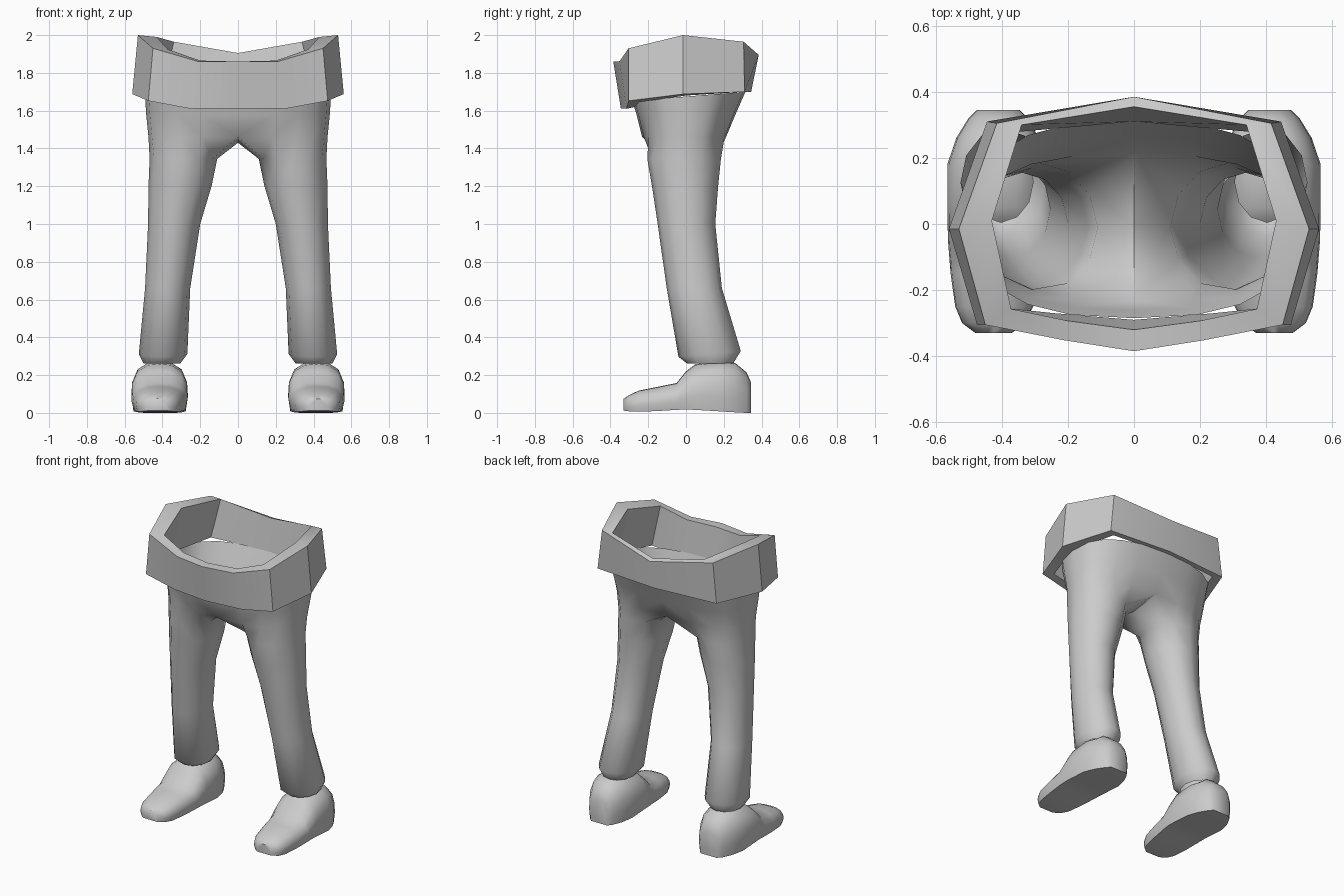
import bpy, bmesh, math

cube = bpy.data.objects.get("Cube")
if cube:
    bpy.data.objects.remove(cube, do_unlink=True)

grey = bpy.data.materials.new("plain grey")
grey.use_nodes = True
COL = (0.6, 0.6, 0.6, 1)
grey.diffuse_color = COL
grey.node_tree.nodes["Principled BSDF"].inputs["Base Color"].default_value = COL


def build(name, rings, closed=True, skip=lambda r, i: False, caps=False,
          wrap=False, angle=40, mirror=True):
    """Loft a list of point rings into an object, mirrored across x."""
    bm = bmesh.new()
    rows = [[bm.verts.new(p) for p in ring] for ring in rings]
    n = len(rows[0])
    for r in range(len(rows) if wrap else len(rows) - 1):
        a, b = rows[r], rows[(r + 1) % len(rows)]
        for i in range(n if closed else n - 1):
            if not skip(r, i):
                j = (i + 1) % n
                bm.faces.new((a[i], a[j], b[j], b[i]))
    if caps:
        bm.faces.new(rows[0])
        bm.faces.new(rows[-1])
    loose = [v for v in bm.verts if not v.link_faces]
    bmesh.ops.delete(bm, geom=loose, context='VERTS')
    if mirror:
        geom = bm.verts[:] + bm.edges[:] + bm.faces[:]
        bmesh.ops.mirror(bm, geom=geom, axis='X', merge_dist=0.0005)
    bmesh.ops.recalc_face_normals(bm, faces=bm.faces)
    me = bpy.data.meshes.new(name)
    bm.to_mesh(me)
    bm.free()
    me.materials.append(grey)
    ob = bpy.data.objects.new(name, me)
    bpy.context.collection.objects.link(ob)
    bpy.ops.object.select_all(action='DESELECT')
    ob.select_set(True)
    bpy.context.view_layer.objects.active = ob
    bpy.ops.object.shade_smooth_by_angle(angle=math.radians(angle))
    return ob


# Waistband: half rings from front centre round the side to back centre
outer_top = [(0, -.385, 1.86), (.21, -.352, 1.86), (.45, -.305, 1.93),
             (.53, -.015, 2.0), (.415, .305, 1.965), (0, .385, 1.895)]
inner_top = [(0, -.32, 1.86), (.2, -.293, 1.865), (.372, -.257, 1.925),
             (.43, .01, 1.99), (.34, .3, 1.965), (0, .355, 1.905)]
inner_low = [(0, -.29, 1.62), (.24, -.27, 1.62), (.43, -.25, 1.645),
             (.49, 0, 1.68), (.395, .275, 1.70), (0, .31, 1.70)]
outer_low = [(0, -.345, 1.612), (.25, -.315, 1.61), (.475, -.305, 1.652),
             (.56, -.015, 1.688), (.445, .31, 1.70), (0, .345, 1.70)]
build("waistband", [outer_top, inner_top, inner_low, outer_low],
      closed=False, wrap=True, angle=32)


# Trousers: leg rings, then pelvis rings that reach the centre line
N = 12
def leg_ring(z, x0, x1, y0, y1, tilt=0):
    cx, cy, rx, ry = (x0 + x1) / 2, (y0 + y1) / 2, (x1 - x0) / 2, (y1 - y0) / 2
    pts = []
    for i in range(N):
        t = math.pi + 2 * math.pi * (i + 1) / N
        c, s = math.cos(t), math.sin(t)
        pts.append((cx + rx * c, cy + ry * s, z + tilt * s))
    return pts


def pelvis_ring(z, x1, y0, y1, slope=0, crotch=None):
    pts = []
    for i in range(N - 1):
        t = math.pi * i / (N - 2)
        s, c = math.sin(t), math.cos(t)
        x = x1 * max(s, 0) ** .8 if 0 < i < N - 2 else 0
        y = (y0 if c > 0 else y1) * abs(c) ** .75
        pts.append((x, y, z + slope * y))
    pts.append((0, .0, crotch if crotch else z))
    return pts


trouser_rings = [
    leg_ring(.262, .305, .5, .005, .25),
    leg_ring(.312, .268, .525, -.04, .29, .015),
    leg_ring(.66, .253, .492, -.102, .19),
    leg_ring(1.0, .2, .476, -.15, .155),
    leg_ring(1.2, .14, .474, -.18, .17),
    leg_ring(1.345, .11, .468, -.205, .185),
    pelvis_ring(1.46, .474, -.232, .212, 0, 1.43),
    pelvis_ring(1.58, .486, -.262, .262),
    pelvis_ring(1.675, .492, -.285, .315, .08),
]
build("trousers", trouser_rings,
      skip=lambda r, i: r >= 6 and i >= N - 2, angle=50)


# Shoes: cross-sections from toe to heel (y, centre x, half width, top, sole)
def shoe_ring(y, cx, w, top, sole):
    h = top - sole
    half = [(.92, 0), (1, .3), (.97, .58), (.78, .84), (.4, .98)]
    pts = [(cx + w * a, y, sole + h * b) for a, b in half]
    pts.append((cx, y, top))
    pts += [(cx - w * a, y, sole + h * b) for a, b in reversed(half)]
    return pts


shoe = [(-.33, .425, .055, .075, .012), (-.3, .425, .095, .095, .008),
        (-.25, .423, .118, .118, .006), (-.15, .42, .135, .138, .01),
        (-.05, .417, .146, .158, .016), (0, .415, .149, .22, .018),
        (.05, .415, .15, .258, .016), (.18, .415, .15, .272, .008),
        (.26, .413, .125, .265, .003), (.32, .411, .09, .215, 0),
        (.345, .41, .065, .16, 0)]
rings = [shoe_ring(*s) for s in shoe]
for side, name in ((1, "left_shoe"), (-1, "right_shoe")):
    build(name, [[(side * x, y, z) for x, y, z in ring] for ring in rings],
          caps=True, angle=55, mirror=False)
